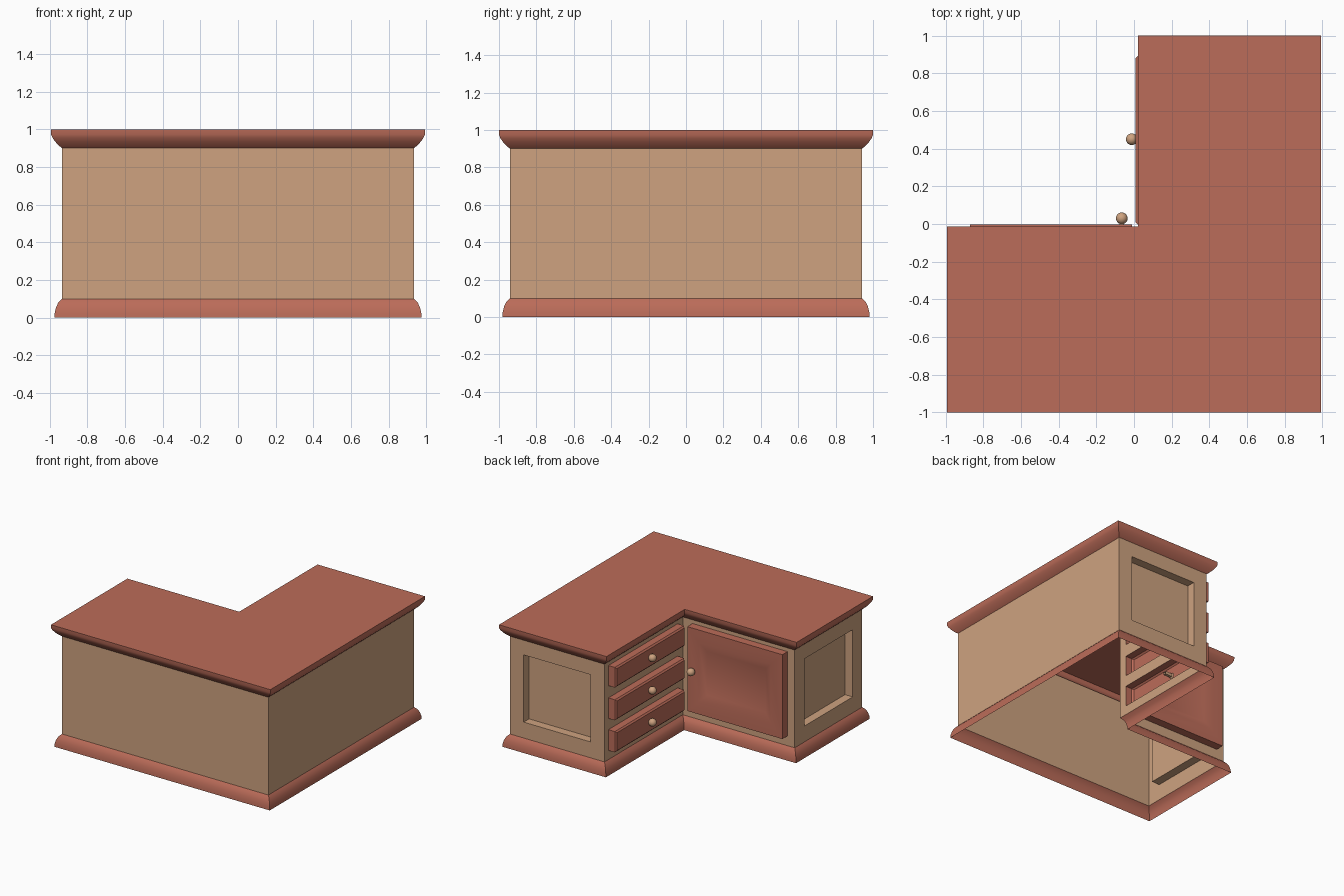
import bpy, bmesh
from mathutils import Vector

if "Cube" in bpy.data.objects:
    bpy.data.objects.remove(bpy.data.objects["Cube"])


def material(name, rgb):
    m = bpy.data.materials.new(name)
    m.diffuse_color = (*rgb, 1)
    m.use_nodes = True
    m.node_tree.nodes["Principled BSDF"].inputs["Base Color"].default_value = m.diffuse_color
    return m


BEIGE = material("light_wood", (0.62, 0.365, 0.215))
RED = material("red_wood", (0.50, 0.150, 0.100))

# L-shaped footprint of the body, counter-clockwise
X, Y, NX, NY = 0.935, 0.942, 0.078, -0.07
FOOT = [Vector(p) for p in
        [(-X, -Y), (X, -Y), (X, Y), (NX, Y), (NX, NY), (-X, NY)]]
Z0, Z1 = 0.1, 0.9


def finish(bm, name, mat, smooth=False):
    bmesh.ops.remove_doubles(bm, verts=bm.verts, dist=1e-5)
    me = bpy.data.meshes.new(name)
    bm.to_mesh(me)
    bm.free()
    me.materials.append(mat)
    ob = bpy.data.objects.new(name, me)
    bpy.context.collection.objects.link(ob)
    if smooth:
        bpy.ops.object.select_all(action='DESELECT')
        ob.select_set(True)
        bpy.context.view_layer.objects.active = ob
        bpy.ops.object.shade_smooth_by_angle(angle=0.6)
    return ob


def outline(offset):
    """Footprint moved outwards with mitred corners."""
    pts = []
    for i, p in enumerate(FOOT):
        a = (p - FOOT[i - 1]).normalized()
        b = (FOOT[(i + 1) % 6] - p).normalized()
        pts.append(p + offset * (Vector((a.y, -a.x)) + Vector((b.y, -b.x))))
    return pts


def moulding(name, profile, cap=False):
    bm = bmesh.new()
    rings = [[bm.verts.new((p.x, p.y, z)) for p in outline(o)] for o, z in profile]
    for lo, hi in zip(rings, rings[1:]):
        for i in range(6):
            j = (i + 1) % 6
            bm.faces.new((lo[i], lo[j], hi[j], hi[i]))
    if cap:
        bm.faces.new(rings[-1])
    finish(bm, name, RED, True)


def wall_point(edge, u, z, out=0.0):
    a, b = FOOT[edge], FOOT[(edge + 1) % 6]
    d = (b - a).normalized()
    p = a + d * u + Vector((d.y, -d.x)) * out
    return Vector((p.x, p.y, z))


def rect(bm, edge, u0, u1, z0, z1, inset=0.0, out=0.0):
    u0, u1, z0, z1 = u0 + inset, u1 - inset, z0 + inset, z1 - inset
    return [bm.verts.new(wall_point(edge, u, z, out))
            for u, z in ((u0, z0), (u1, z0), (u1, z1), (u0, z1))]


def panel(bm, edge, area, steps):
    """Raised or sunk panel: steps are (inset, height above the wall)."""
    last = rect(bm, edge, *area)
    for inset, out in steps:
        ring = rect(bm, edge, *area, inset, out)
        for i in range(4):
            j = (i + 1) % 4
            bm.faces.new((last[i], last[j], ring[j], ring[i]))
        last = ring
    bm.faces.new(last)


# Openings on each wall: (u range, list of z ranges)
DRAWERS = [(0.175, 0.345), (0.437, 0.605), (0.705, 0.87)]
OPENINGS = {2: ((0.125, 0.73), [(0.23, 0.78)]),
            3: ((0.05, 0.945), DRAWERS),
            4: ((0.088, 0.948), [(0.18, 0.87)]),
            5: ((0.125, 0.75), [(0.23, 0.78)])}

# Cabinet walls with sunk end panels
bm = bmesh.new()
for e in range(6):
    length = (FOOT[(e + 1) % 6] - FOOT[e]).length
    (ua, ub), spans = OPENINGS.get(e, ((0, length), []))
    if not spans:
        bm.faces.new(rect(bm, e, 0, length, Z0, Z1))
        continue
    zs = [Z0] + [z for s in spans for z in s] + [Z1]
    us = [0, ua, ub, length]
    for r in range(len(zs) - 1):
        for c in range(3):
            area = (us[c], us[c + 1], zs[r], zs[r + 1])
            if c != 1 or r % 2 == 0:
                bm.faces.new(rect(bm, e, *area))
            elif e in (2, 5):
                panel(bm, e, area, [(0, -0.07)])
finish(bm, "cabinet_walls", BEIGE)

# Base and worktop mouldings
moulding("base_moulding", [(0.040, 0), (0.038, 0.025), (0.031, 0.055),
                           (0.019, 0.08), (0, Z0)])
moulding("worktop", [(0, Z0 + 0.8), (0.018, 0.915), (0.036, 0.935), (0.05, 0.955),
                     (0.057, 0.972), (0.058, 1.0)], cap=True)


# Knobs: ball with a short stem
def knob(name, edge, u, z, out, front):
    bm = bmesh.new()
    bmesh.ops.create_uvsphere(bm, u_segments=20, v_segments=12, radius=0.031)
    bmesh.ops.translate(bm, verts=bm.verts, vec=wall_point(edge, u, z, out))
    s = 0.012
    panel(bm, edge, (u - s, u + s, z - s, z + s), [(0, front), (0, out)])
    finish(bm, name, BEIGE, True)


# Drawers
for n, (za, zb) in enumerate(DRAWERS):
    bm = bmesh.new()
    panel(bm, 3, (0.05, 0.945, za, zb), [(0, 0.058), (0.012, 0.069)])
    finish(bm, f"drawer_{n + 1}", RED)
    knob(f"drawer_knob_{n + 1}", 3, Y - 0.45, (za + zb) / 2, NX + 0.012, 0.06)

# Door with a sunk, bevelled panel
bm = bmesh.new()
panel(bm, 4, (0.088, 0.948, 0.18, 0.87),
      [(0, 0.067), (0.105, 0.067), (0.165, 0.047)])
finish(bm, "door", RED, True)
knob("door_knob", 4, NX + 0.065, 0.525, 0.10, 0.06)
